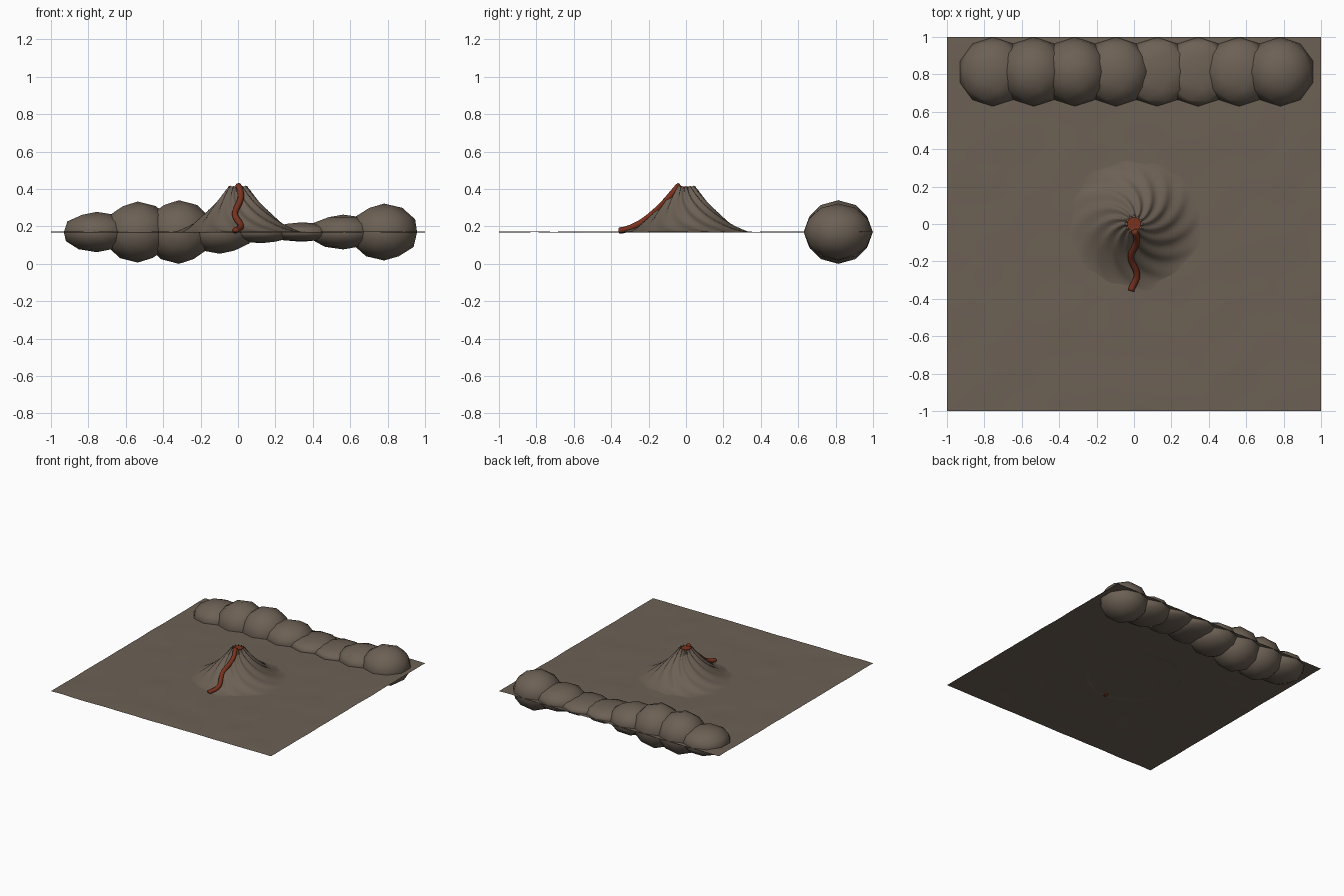
import bpy, bmesh, math
from mathutils import Vector, noise

if "Cube" in bpy.data.objects:
    bpy.data.objects.remove(bpy.data.objects["Cube"])

GROUND_Z = 0.172


def material(name, rgb):
    mat = bpy.data.materials.new(name)
    mat.use_nodes = True
    mat.diffuse_color = (*rgb, 1)
    mat.node_tree.nodes["Principled BSDF"].inputs["Base Color"].default_value = (*rgb, 1)
    return mat


earth = material("brown earth", (0.15, 0.118, 0.09))
lava = material("dark red lava", (0.2, 0.032, 0.012))


def add_object(name, bm, mat, smooth=True):
    mesh = bpy.data.meshes.new(name)
    for face in bm.faces:
        face.smooth = smooth
    bm.to_mesh(mesh)
    bm.free()
    mesh.materials.append(mat)
    obj = bpy.data.objects.new(name, mesh)
    bpy.context.collection.objects.link(obj)
    return obj


def slope_height(r):
    """Height of the concave volcano flank at radius r."""
    t = min(max((r - 0.04) / 0.32, 0), 1)
    return GROUND_Z + 0.24 * (1 - t) ** 1.75


# Gently uneven ground sheet
bm = bmesh.new()
bmesh.ops.create_grid(bm, x_segments=40, y_segments=40, size=1)
for v in bm.verts:
    v.co.z = GROUND_Z - 0.002 + 0.004 * noise.noise(v.co * 5)
add_object("ground", bm, earth)

# Volcano flank with spiralling ridges
SEGMENTS, RINGS, RIDGES = 96, 20, 12
bm = bmesh.new()
rings = []
for i in range(RINGS + 1):
    t = i / RINGS
    r = 0.04 + 0.32 * t
    ring = []
    for j in range(SEGMENTS):
        a = math.tau * j / SEGMENTS
        ridge = math.cos(RIDGES * (a - 1.3 * t))
        rr = r + 0.008 * ridge * (1 - 0.4 * t)
        z = slope_height(r) + 0.006 * ridge * (1 - t) - 0.004 * t
        ring.append(bm.verts.new((rr * math.cos(a), rr * math.sin(a), z)))
    rings.append(ring)
for low, high in zip(rings[1:], rings):
    for j in range(SEGMENTS):
        k = (j + 1) % SEGMENTS
        bm.faces.new((low[j], low[k], high[k], high[j]))
add_object("volcano", bm, earth)

# Molten pool in the crater
bm = bmesh.new()
bmesh.ops.create_cone(bm, cap_ends=True, segments=12, radius1=0.038,
                      radius2=0.038, depth=0.02)
bmesh.ops.translate(bm, vec=(0, 0, 0.403), verts=bm.verts)
add_object("crater_lava", bm, lava, smooth=False)

# Winding lava stream down the front flank
STEPS, SIDES, RADIUS = 28, 8, 0.017
path = []
for i in range(STEPS + 1):
    d = 0.035 + 0.322 * i / STEPS
    path.append(Vector((0.016 * math.sin(math.tau * (d - 0.035) / 0.19),
                        -d, slope_height(d) + 0.006)))
bm = bmesh.new()
rings = []
for i, p in enumerate(path):
    along = (path[min(i + 1, STEPS)] - path[max(i - 1, 0)]).normalized()
    side = along.cross(Vector((0, 0, 1))).normalized()
    up = side.cross(along)
    rings.append([bm.verts.new(p + RADIUS * (side * math.cos(a) + up * math.sin(a)))
                  for a in (math.tau * k / SIDES for k in range(SIDES))])
for first, second in zip(rings, rings[1:]):
    for j in range(SIDES):
        k = (j + 1) % SIDES
        bm.faces.new((first[j], first[k], second[k], second[j]))
bm.faces.new(rings[0])
bm.faces.new(rings[-1])
bmesh.ops.recalc_face_normals(bm, faces=bm.faces)
stream = add_object("lava_stream", bm, lava)

# Ridge of squashed boulders along the back
half_heights = [0.108, 0.163, 0.17, 0.116, 0.06, 0.052, 0.093, 0.152]
for i, h in enumerate(half_heights):
    bm = bmesh.new()
    bmesh.ops.create_icosphere(bm, subdivisions=2, radius=1)
    bmesh.ops.scale(bm, vec=(0.185, 0.185, h), verts=bm.verts)
    bmesh.ops.translate(bm, vec=(-0.755 + 0.2195 * i, 0.814, 0.17), verts=bm.verts)
    add_object(f"back_boulder_{i + 1}", bm, earth)
